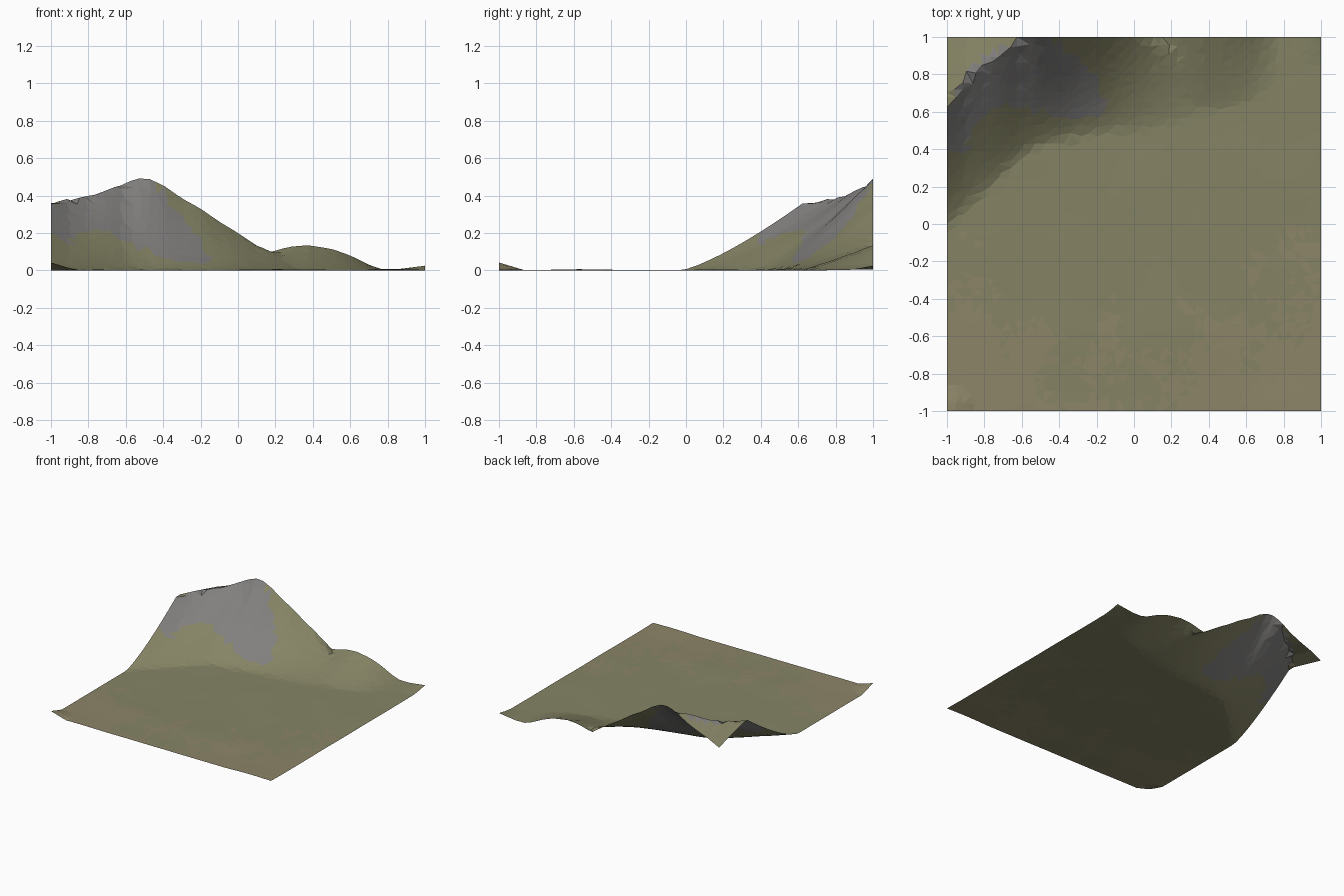
import bpy, bmesh, random
from mathutils import noise, Vector

if "Cube" in bpy.data.objects:
    bpy.data.objects.remove(bpy.data.objects["Cube"])

random.seed(4)
N = 42  # grid cells per side

# Profiles across x: (x, foot y, ridge y, ridge height)
HILL = [(-1, -.03, .64, .37), (-.9, .07, .77, .385), (-.8, .16, .85, .40), (-.7, .26, .91, .43),
        (-.6, .35, 1, .47), (-.5, .42, 1, .50), (-.4, .44, 1, .455), (-.3, .46, 1, .385),
        (-.2, .48, 1, .33), (-.1, .49, 1, .26), (0, .49, 1, .20), (.1, .51, .97, .14),
        (.2, .53, .89, .09), (.29, .55, .79, .045), (.33, .57, .72, .02), (.37, .6, .7, 0), (1, .6, .7, 0)]
KNOLL = [(-1, .6, 1, 0), (0, .6, 1, 0), (.1, .6, 1, .06), (.18, .6, 1, .10), (.27, .6, 1, .125),
         (.37, .6, 1, .135), (.5, .62, 1, .115), (.6, .65, 1, .08), (.7, .7, 1, .03),
         (.76, .74, 1, .008), (.85, .75, 1, .006), (1, .85, 1, .025)]
# Rock patch limits: (x, lower y, upper y)
ROCK = [(-1, .40, .62), (-.9, .40, .78), (-.85, .54, .82), (-.75, .60, .9), (-.6, .63, 1),
        (-.4, .58, 1), (-.33, .57, .92), (-.2, .58, .78), (-.16, .62, .65)]


def lerp_row(table, x):
    for a, b in zip(table, table[1:]):
        if a[0] <= x <= b[0]:
            t = (x - a[0]) / (b[0] - a[0])
            return [p + (q - p) * t for p, q in zip(a[1:], b[1:])]
    return None


def mound(table, x, y, power, back):
    foot, ridge, top = lerp_row(table, x)
    if y <= foot:
        return 0
    if y <= ridge:
        return top * ((y - foot) / (ridge - foot)) ** power
    return max(0, top - back * (y - ridge))


def height(x, y):
    h = max(mound(HILL, x, y, 1.3, .26), mound(KNOLL, x, y, 1.15, 0))
    # raised front-left corner and faint ground ripple
    corner = max(0, 1 - ((x + 1) ** 2 + (y + 1) ** 2) ** .5 / .14)
    ripple = max(0, noise.noise(Vector((x * 2.5, y * 2.5, 3)))) * .008
    return max(h, .042 * corner, ripple)


def material(name, rgb):
    m = bpy.data.materials.new(name)
    m.diffuse_color = (*rgb, 1)
    m.use_nodes = True
    m.node_tree.nodes["Principled BSDF"].inputs["Base Color"].default_value = m.diffuse_color
    return m


# Jittered ground sheet
bm = bmesh.new()
bmesh.ops.create_grid(bm, x_segments=N, y_segments=N, size=1)
for v in bm.verts:
    j = .3 * 2 / N
    if abs(v.co.x) < .999:
        v.co.x += random.uniform(-j, j)
    if abs(v.co.y) < .999:
        v.co.y += random.uniform(-j, j)
    x, y = (max(-1, min(1, c)) for c in v.co.xy)
    v.co = (x, y, height(x, y))
bmesh.ops.triangulate(bm, faces=bm.faces[:], quad_method='SHORT_EDGE')

# Ground cover by face: grass, dry grass, rock
for f in bm.faces:
    c = f.calc_center_median()
    limits = lerp_row(ROCK, c.x)
    n = noise.noise(c * 4)
    if limits and limits[0] + .05 * n < c.y < limits[1] + .05 * n:
        f.material_index = 2
    elif c.y < .4 and -c.y * .5 + abs(c.x) * .3 + n * .3 + random.uniform(-.1, .1) > .45:
        f.material_index = 1

mesh = bpy.data.meshes.new("hillside_terrain")
bm.to_mesh(mesh)
bm.free()
for m in (material("grass", (.235, .23, .13)), material("dry_grass", (.265, .235, .14)),
          material("rock", (.22, .215, .21))):
    mesh.materials.append(m)
bpy.context.collection.objects.link(bpy.data.objects.new("hillside_terrain", mesh))
